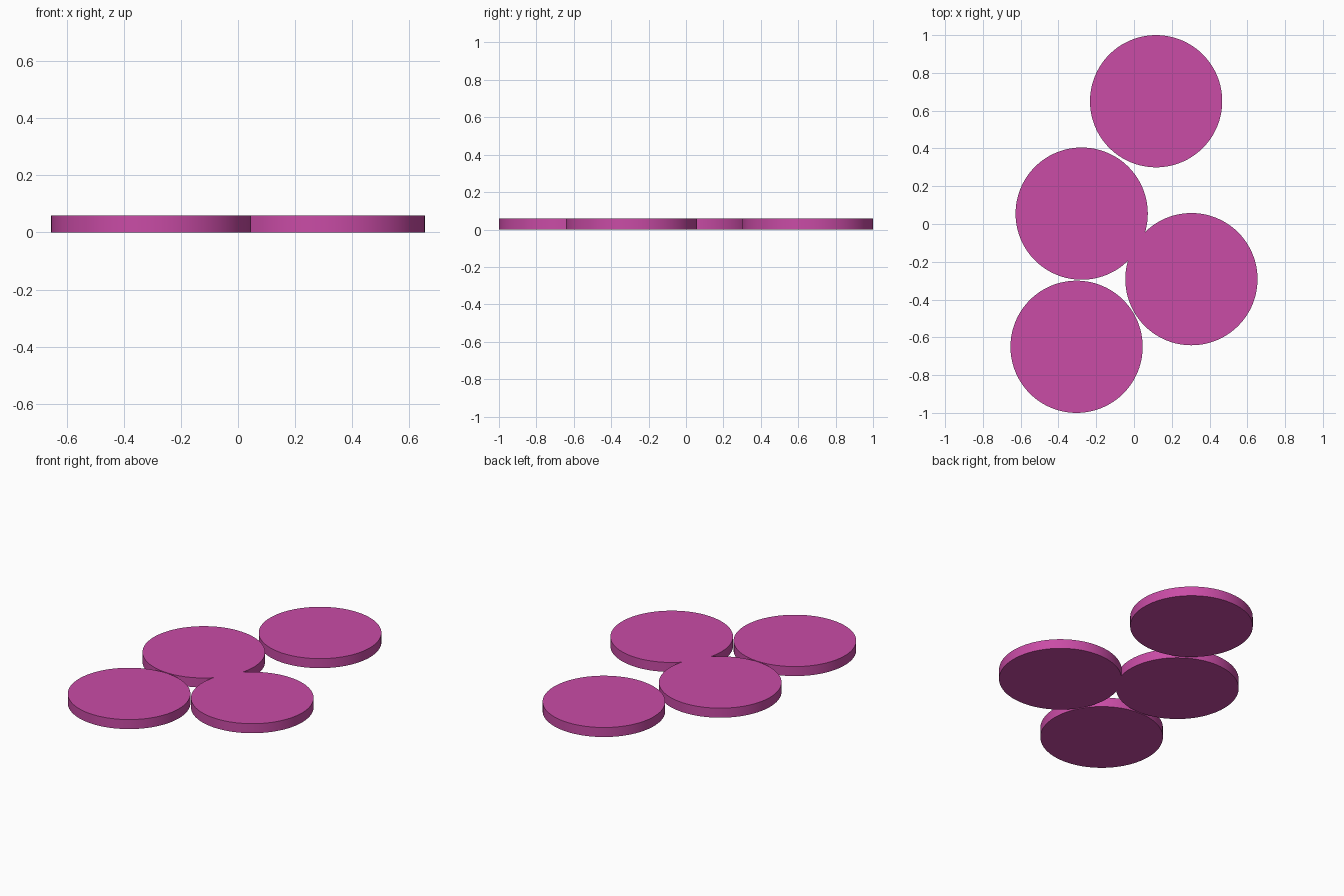
import bpy
import math

if "Cube" in bpy.data.objects:
    bpy.data.objects.remove(bpy.data.objects["Cube"])

RADIUS, THICK = 0.35, 0.06

# One flat colour for all discs
magenta = bpy.data.materials.new("magenta")
magenta.diffuse_color = (0.585, 0.072, 0.38, 1.0)
magenta.use_nodes = True
magenta.node_tree.nodes["Principled BSDF"].inputs["Base Color"].default_value = magenta.diffuse_color


def add_disc(name, x, y):
    bpy.ops.mesh.primitive_cylinder_add(
        vertices=128, radius=RADIUS, depth=THICK, location=(x, y, THICK / 2))
    disc = bpy.context.object
    disc.name = name
    disc.data.materials.append(magenta)
    # Smooth rim, sharp flat caps
    bpy.ops.object.shade_smooth_by_angle(angle=math.radians(30))


# Four flat stepping discs lying on the ground
centres = [(0.117, 0.65), (-0.277, 0.055), (0.304, -0.292), (-0.304, -0.65)]
for i, (x, y) in enumerate(centres, 1):
    add_disc(f"disc_{i}", x, y)
